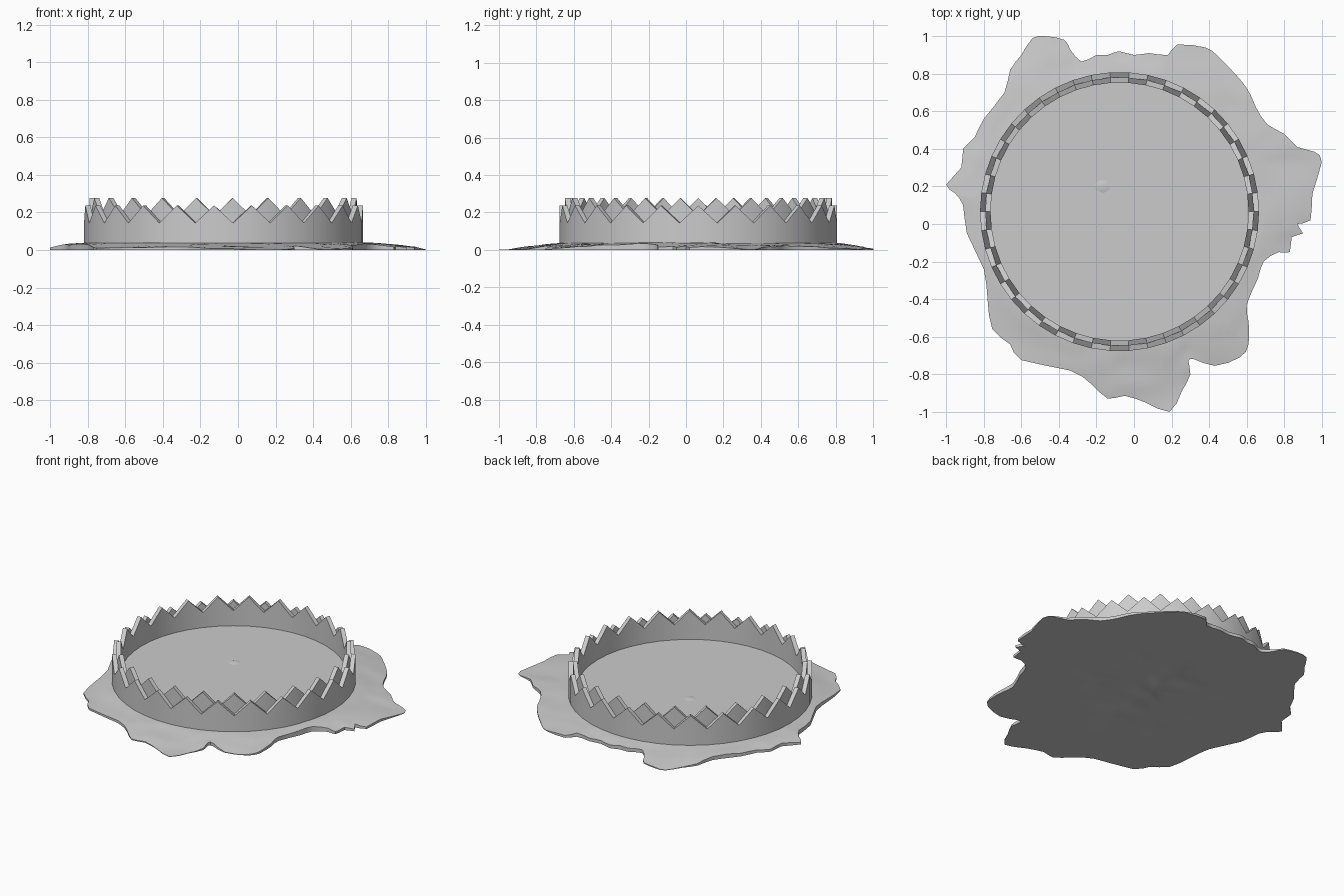
import bpy, bmesh, math
from mathutils import Vector, noise

if "Cube" in bpy.data.objects:
    bpy.data.objects.remove(bpy.data.objects["Cube"])

CX, CY = -0.077, 0.066     # centre of the round wall
SIDES = 46                 # 23 teeth, one slope per side

stone = bpy.data.materials.new("grey_stone")
stone.diffuse_color = (0.6, 0.6, 0.6, 1)
stone.use_nodes = True
stone.node_tree.nodes["Principled BSDF"].inputs["Base Color"].default_value = stone.diffuse_color


def finish(name, bm, angle=30):
    bmesh.ops.recalc_face_normals(bm, faces=bm.faces)
    mesh = bpy.data.meshes.new(name)
    bm.to_mesh(mesh)
    bm.free()
    mesh.materials.append(stone)
    ob = bpy.data.objects.new(name, mesh)
    bpy.context.collection.objects.link(ob)
    bpy.ops.object.select_all(action='DESELECT')
    ob.select_set(True)
    bpy.context.view_layer.objects.active = ob
    bpy.ops.object.shade_smooth_by_angle(angle=math.radians(angle))
    return ob


def polar(r, k, z):
    a = math.pi + k * math.tau / SIDES
    return (CX + r * math.cos(a), CY + r * math.sin(a), z)


def crown(name, r_in, r_out, base, peak, valley, phase):
    """Round wall whose top edge zigzags between peak and valley."""
    bm = bmesh.new()
    rows = []
    for k in range(SIDES):
        top = peak if (k + phase) % 2 == 0 else valley
        rows.append([bm.verts.new(polar(r, k, z)) for r, z in
                     ((r_out, base), (r_out, top), (r_in, top), (r_in, base))])
    for k in range(SIDES):
        a, b = rows[k], rows[(k + 1) % SIDES]
        for j in range(4):
            n = (j + 1) % 4
            bm.faces.new((a[j], b[j], b[n], a[n]))
    return finish(name, bm)


# Two nested walls with teeth offset by half a pitch
crown("outer_toothed_wall", 0.715, 0.743, 0.038, 0.237, 0.144, 1)
crown("inner_toothed_wall", 0.687, 0.715, 0.038, 0.277, 0.183, 0)

# Flat floor inside the wall
bm = bmesh.new()
bm.faces.new([bm.verts.new(polar(0.70, k, 0.083)) for k in range(SIDES)])
floor = finish("floor", bm)
if floor.data.polygons[0].normal.z < 0:
    floor.data.flip_normals()

# Ragged ground slab outline, clockwise from the left tip
outline = [
    (-1, .21), (-.92, .30), (-.91, .40), (-.85, .46), (-.80, .56), (-.69, .70),
    (-.66, .82), (-.60, .90), (-.54, .99), (-.47, 1), (-.37, .98), (-.34, .93),
    (-.28, .865), (-.20, .90), (-.14, .90), (-.08, .92), (0, .90), (.08, .91),
    (.18, .90), (.23, .955), (.38, .94), (.45, .89), (.565, .77), (.62, .69),
    (.65, .62), (.71, .53), (.80, .48), (.87, .41), (.96, .385), (1, .33),
    (.95, .16), (.94, .02), (.87, 0), (.90, -.05), (.84, -.07), (.83, -.15),
    (.77, -.15), (.69, -.20), (.66, -.29), (.60, -.43), (.61, -.52), (.61, -.64),
    (.565, -.71), (.43, -.755), (.32, -.72), (.29, -.73), (.30, -.80),
    (.255, -.89), (.19, -1), (.06, -.95), (-.05, -.915), (-.14, -.93),
    (-.23, -.85), (-.34, -.78), (-.60, -.725), (-.66, -.64), (-.755, -.56),
    (-.78, -.40), (-.80, -.24), (-.89, -.05), (-.91, .10), (-.955, .165)]

# Round the outline with curved midpoints
points = []
for i in range(len(outline)):
    o, p, q, r = (Vector(outline[(i + d) % len(outline)]) for d in (-1, 0, 1, 2))
    points += [p, (p + q) * 0.5625 - (o + r) * 0.0625]

centre = Vector((CX, CY))
INNER, OUTER = 16, 8


def ripple(p, seed):
    return (noise.noise(Vector((p.x * 5, p.y * 5, seed)))
            + 0.5 * noise.noise(Vector((p.x * 11, p.y * 11, seed + 2.5))))


def top_height(p):
    r = (p - centre).length
    if r > 0.721:
        # Slopes away from the wall, a little higher on the right
        drop = 0.12 * (r - 0.72) - 0.025 * max(0, p.x - 0.5)
        fade = min(1, (r - 0.72) * 10)
        return max(0.003, 0.039 - drop + 0.009 * ripple(p, 1.7) * fade)
    # Rippled bed, with one patch breaking through the floor
    bed = 0.038 + 0.010 * (1 - r / 0.72) * ripple(p, 1.7)
    dx, dy = (p.x + .17) / .09, (p.y - .20) / .07
    patch = math.exp(-(dx * dx + dy * dy) * 0.5)
    return bed * (1 - patch) + 0.089 * patch


def bottom_height(p):
    r = (p - centre).length
    return max(0, 0.02 * ripple(p, 8.3) * max(0, 1 - r / 0.65))


def build_sheet(bm, height):
    """Fan of rings from the centre to the outline; returns the last ring."""
    rings = []
    for s in range(1, INNER + OUTER + 1):
        ring = []
        for p in points:
            rim = centre + (p - centre).normalized() * 0.72
            v = (centre.lerp(rim, s / INNER) if s <= INNER
                 else rim.lerp(p, (s - INNER) / OUTER))
            ring.append(bm.verts.new((v.x, v.y, height(v))))
        rings.append(ring)
    middle = bm.verts.new((CX, CY, height(centre)))
    count = len(points)
    for i in range(count):
        n = (i + 1) % count
        bm.faces.new((middle, rings[0][n], rings[0][i]))
        for a, b in zip(rings, rings[1:]):
            bm.faces.new((a[i], a[n], b[n], b[i]))
    return rings[-1]


# Ground slab: rippled top, nearly flat underside, thin side wall
bm = bmesh.new()
upper = build_sheet(bm, top_height)
lower = build_sheet(bm, bottom_height)
for i in range(len(points)):
    n = (i + 1) % len(points)
    bm.faces.new((upper[i], upper[n], lower[n], lower[i]))
finish("ground_slab", bm, 60)
